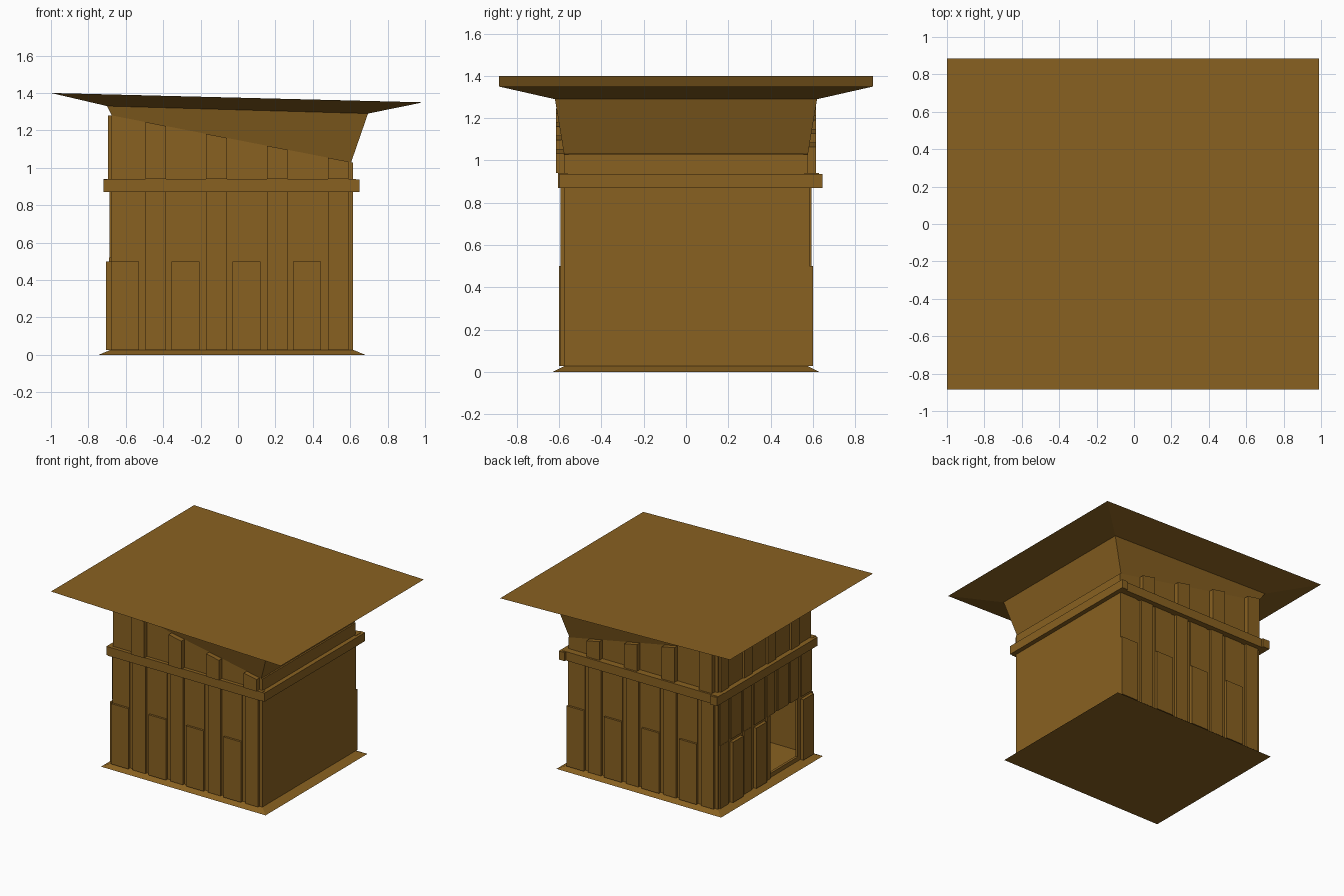
import bpy

if "Cube" in bpy.data.objects:
    bpy.data.objects.remove(bpy.data.objects["Cube"])

wood = bpy.data.materials.new("wood")
wood.diffuse_color = (0.25, 0.12, 0.015, 1)
wood.use_nodes = True
wood.node_tree.nodes["Principled BSDF"].inputs["Base Color"].default_value = wood.diffuse_color

FACES = [(3, 2, 1, 0), (4, 5, 6, 7), (0, 1, 5, 4), (1, 2, 6, 5), (2, 3, 7, 6), (3, 0, 4, 7)]


def slab(name, bottom, top):
    """Six-sided block; each end is (x0, x1, y half-width or (y0, y1), z at x0, z at x1)."""
    verts = []
    for x0, x1, y, za, zb in (bottom, top):
        y0, y1 = y if isinstance(y, tuple) else (-y, y)
        verts += [(x0, y0, za), (x1, y0, zb), (x1, y1, zb), (x0, y1, za)]
    me = bpy.data.meshes.new(name)
    me.from_pydata(verts, [], FACES)
    me.materials.append(wood)
    ob = bpy.data.objects.new(name, me)
    bpy.context.collection.objects.link(ob)
    return ob


def box(name, x0, x1, y0, y1, z0, z1, z1b=None):
    return slab(name, (x0, x1, (y0, y1), z0, z0),
                (x0, x1, (y0, y1), z1, z1 if z1b is None else z1b))


def slope(x):
    return 1.28 - (x + 0.675) / 1.28 * 0.25


XL, XR, Y = -0.68, 0.615, 0.577

# flared base
slab("base", (-0.745, 0.68, 0.63, 0, 0), (XL, XR, Y, 0.027, 0.027))

# sloping roof and the tapered wedge below it
slab("roof", (-0.70, 0.695, 0.62, 1.33, 1.29), (-1.0, 0.99, 0.885, 1.40, 1.35))
slab("roof_support", (-0.675, 0.605, 0.577, 1.28, 1.03), (-0.70, 0.695, 0.62, 1.33, 1.29))

# hollow walls
for name, y0, y1 in (("front_wall", -Y, -Y + 0.02), ("back_wall", Y - 0.02, Y)):
    box(name, XL, XR, y0, y1, 0.02, slope(XL), slope(XR))
box("right_wall", XR - 0.02, XR, -Y + 0.02, Y - 0.02, 0.02, slope(XR))

# left wall pieces around the doorway
D0, D1, DZ = -0.41, -0.06, 0.52
for y0, y1, z0, z1 in ((-Y + .02, D0, .02, 1.28), (D1, Y - .02, .02, 1.28),
                       (D0, D1, DZ, 1.28), (D0, D1, .02, .06)):
    box("left_wall", XL, XL + 0.02, y0, y1, z0, z1)

# band of beams, with ends crossing at the corners
box("front_beam", -0.70, 0.63, -0.605, -0.56, 0.87, 0.94)
box("back_beam", -0.72, 0.63, 0.56, 0.63, 0.87, 0.94)
box("right_beam", 0.60, 0.65, -0.60, 0.645, 0.87, 0.937)
box("left_beam", -0.72, -0.66, -0.60, 0.645, 0.87, 0.937)

# front and back boards; the back pattern is the front one turned half around
for side in (-1, 1):
    tag = "front" if side < 0 else "back"

    def board(name, a, b, depth, z0, z1, under_roof=False):
        if side > 0:
            a, b = -b - 0.065, -a - 0.065
        ys = sorted((side * (Y - 0.01), side * depth))
        if under_roof:
            box(tag + name, a, b, *ys, z0, slope(a), slope(b))
        else:
            box(tag + name, a, b, *ys, z0, z1)

    for i in range(4):
        s = -0.68 + i * 0.325
        board("_upper_board", s, s + 0.15, 0.584, 0.5, 0.87)
        board("_lower_board", s, s + 0.15, 0.6, 0.027, 0.5)
        board("_tall_board", s + 0.185, s + 0.295, 0.595, 0.027, 0.87)
        board("_top_board", s + 0.185, s + 0.295, 0.615, 0.94, 1.2, True)

# left boards, broken by the doorway
for i in range(4):
    s = -0.575 + i * 0.29
    for a, b, wide in ((s, s + 0.13, True), (s + 0.165, s + 0.265, False)):
        box("left_upper_board", -0.688, XL + .01, a, b, 0.52, 0.87)
        if not wide:
            box("left_top_board", -0.695, XL + .01, a, b, 0.94, 1.28)
        for c, d in ((a, min(b, D0)), (max(a, D1), b)):
            if d - c > 0.02:
                depth = -0.705 if wide else -0.69
                box("left_lower_board", depth, XL + .01, c, d, 0.027, 0.5 if wide else 0.52)
